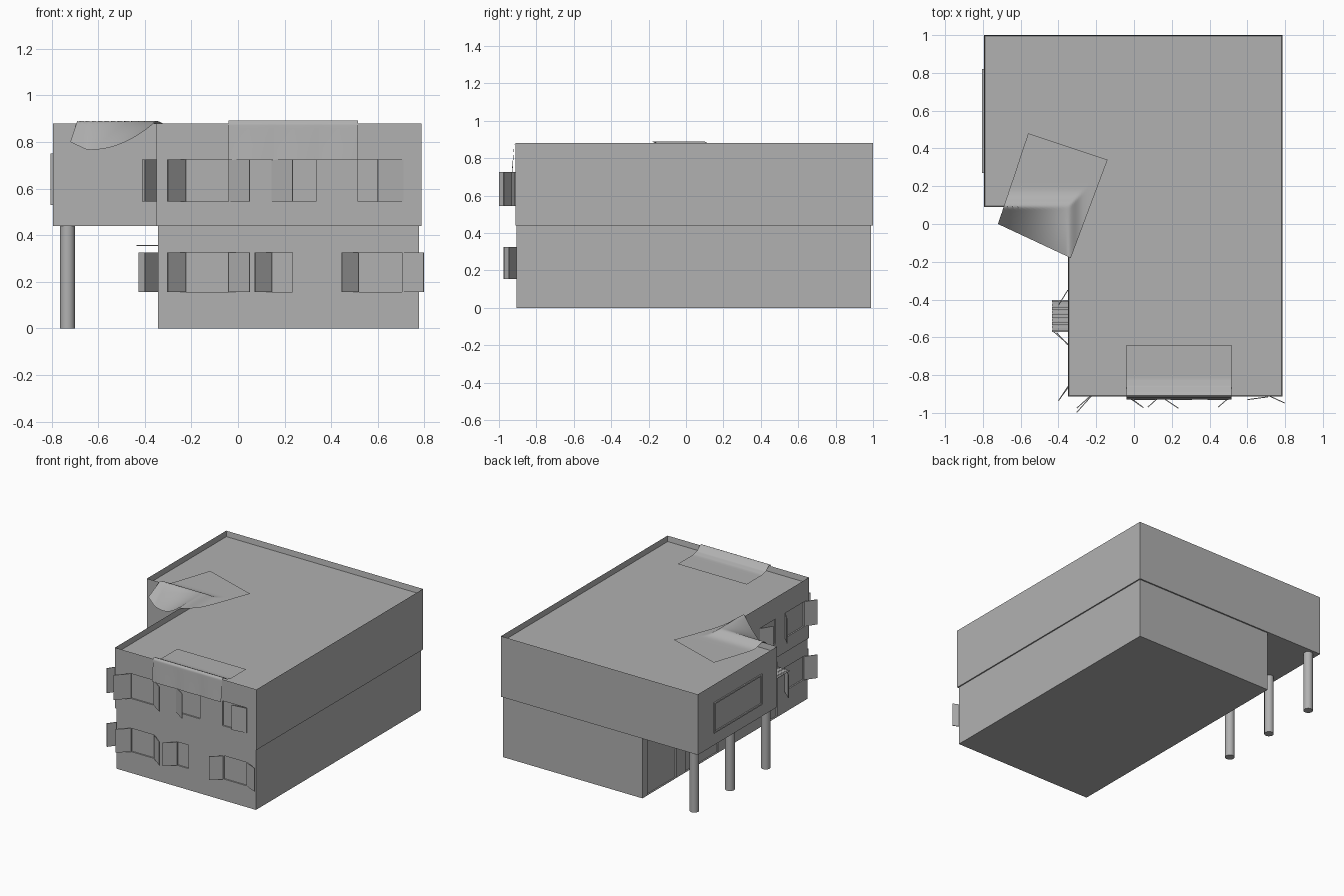
import bpy, bmesh, math
from mathutils import Vector, Matrix

if "Cube" in bpy.data.objects:
    bpy.data.objects.remove(bpy.data.objects["Cube"])

grey = bpy.data.materials.new("mid_grey")
grey.diffuse_color = (0.44, 0.44, 0.44, 1)
grey.use_nodes = True
grey.node_tree.nodes["Principled BSDF"].inputs["Base Color"].default_value = grey.diffuse_color


def new_object(name, bm, smooth=False):
    bmesh.ops.recalc_face_normals(bm, faces=bm.faces)
    me = bpy.data.meshes.new(name)
    bm.to_mesh(me)
    bm.free()
    me.materials.append(grey)
    ob = bpy.data.objects.new(name, me)
    bpy.context.collection.objects.link(ob)
    if smooth:
        bpy.ops.object.select_all(action='DESELECT')
        ob.select_set(True)
        bpy.context.view_layer.objects.active = ob
        bpy.ops.object.shade_smooth_by_angle(angle=math.radians(40))
    return ob


def add_box(bm, lo, hi):
    lo, hi = Vector(lo), Vector(hi)
    size = hi - lo
    m = Matrix.Translation((lo + hi) / 2) @ Matrix.Diagonal((size.x, size.y, size.z, 1))
    bmesh.ops.create_cube(bm, size=1, matrix=m)


def box(name, lo, hi):
    bm = bmesh.new()
    add_box(bm, lo, hi)
    return new_object(name, bm)


def recess(target, boxes):
    bm = bmesh.new()
    for lo, hi in boxes:
        add_box(bm, lo, hi)
    cutter = new_object("opening_cutter", bm)
    cutter.hide_render = True
    mod = target.modifiers.new("openings", 'BOOLEAN')
    mod.operation = 'DIFFERENCE'
    mod.solver = 'EXACT'
    mod.object = cutter
    bpy.context.view_layer.objects.active = target
    bpy.ops.object.modifier_apply(modifier=mod.name)
    bpy.data.objects.remove(cutter)


def panel(name, a, b, z0, z1, t=0.005):
    """Thin upright board from plan point a to plan point b."""
    a, b = Vector(a), Vector(b)
    d = b - a
    bm = bmesh.new()
    m = (Matrix.Translation(((a.x + b.x) / 2, (a.y + b.y) / 2, (z0 + z1) / 2))
         @ Matrix.Rotation(math.atan2(d.y, d.x), 4, 'Z')
         @ Matrix.Diagonal((d.length, t, z1 - z0, 1)))
    bmesh.ops.create_cube(bm, size=1, matrix=m)
    return new_object(name, bm)


# Ground floor block
lower = box("ground_floor", (-0.343, -0.905, 0), (0.778, 0.99, 0.445))

# L-shaped upper floor with thin parapet and sunken roof
bm = bmesh.new()
plan = [(-0.35, -0.912), (0.787, -0.912), (0.787, 1), (-0.795, 1), (-0.795, 0.09), (-0.35, 0.09)]
base = bm.faces.new([bm.verts.new((x, y, 0.44)) for x, y in plan])
ext = bmesh.ops.extrude_face_region(bm, geom=[base], use_keep_orig=True)
bmesh.ops.translate(bm, vec=(0, 0, 0.44), verts=[v for v in ext["geom"] if isinstance(v, bmesh.types.BMVert)])
top = [f for f in ext["geom"] if isinstance(f, bmesh.types.BMFace)][0]
bmesh.ops.inset_region(bm, faces=[top], thickness=0.005, use_even_offset=True)
bmesh.ops.translate(bm, vec=(0, 0, -0.04), verts=top.verts[:])
upper = new_object("upper_floor", bm)

# Window openings: (start, end) along front or left wall
LOW, HIGH = (0.155, 0.325), (0.545, 0.725)
front_low = [(-0.225, -0.04), (0.145, 0.235), (0.52, 0.705)]
front_high = [(-0.225, -0.04), (0.145, 0.335), (0.515, 0.71)]
left_win = [(-0.86, -0.64)]
left_high = left_win + [(-0.53, -0.35)]
doors = [(-0.56, -0.41), (0.12, 0.49), (0.6, 0.93)]
D = 0.01


def front_cut(spans, z, y):
    return [((a, y - 0.05, z[0]), (b, y + D, z[1])) for a, b in spans]


def left_cut(spans, z, x):
    return [((x - 0.05, a, z[0]), (x + D, b, z[1])) for a, b in spans]


recess(lower, front_cut(front_low, LOW, -0.905) + left_cut(left_win, LOW, -0.343)
       + left_cut(doors, (0.004, 0.4), -0.343))
recess(upper, front_cut(front_high, HIGH, -0.912) + left_cut(left_high, HIGH, -0.35))

# Open shutters: plan start, plan end, height range
shutters = [
    ((-0.225, -0.91), (-0.303, -0.997), HIGH), ((-0.04, -0.91), (0.05, -0.972), HIGH),
    ((0.145, -0.915), (0.235, -0.975), HIGH), ((0.515, -0.91), (0.445, -0.97), LOW),
    ((0.6, -0.93), (0.71, -0.915), HIGH),
    ((-0.225, -0.905), (-0.303, -0.975), LOW), ((-0.04, -0.905), (0.05, -0.972), LOW),
    ((0.145, -0.905), (0.073, -0.97), LOW), ((0.705, -0.905), (0.798, -0.948), LOW),
    ((-0.35, -0.86), (-0.4, -0.935), HIGH), ((-0.35, -0.64), (-0.41, -0.575), HIGH),
    ((-0.35, -0.35), (-0.4, -0.43), HIGH),
    ((-0.345, -0.86), (-0.4, -0.935), LOW), ((-0.345, -0.64), (-0.425, -0.57), LOW),
]
for a, b, z in shutters:
    panel("shutter", a, b, *z)

# Wide window on the wing
bm = bmesh.new()
for lo, hi in (((0.27, 0.53), (0.82, 0.54)), ((0.27, 0.74), (0.82, 0.75)),
               ((0.27, 0.54), (0.28, 0.74)), ((0.81, 0.54), (0.82, 0.74))):
    add_box(bm, (-0.804, *lo), (-0.79, *hi))
new_object("wing_window_frame", bm)

# Slatted canopy over the side door
bm = bmesh.new()
for i in range(28):
    y = -0.572 + i * 0.0061
    add_box(bm, (-0.435, y, 0.353), (-0.34, y + 0.0052, 0.357))
new_object("door_canopy", bm)

# Posts under the wing
for y in (0.95, 0.54, 0.13):
    bm = bmesh.new()
    bmesh.ops.create_cone(bm, cap_ends=True, segments=24, radius1=0.032, radius2=0.032, depth=0.445,
                          matrix=Matrix.Translation((-0.732, y, 0.2225)))
    new_object("post", bm, True)


# Cloth sheets draped over the parapet
def sheet(name, fn, n=48):
    bm = bmesh.new()
    g = [[bm.verts.new(fn(i / n, j / n)) for j in range(n + 1)] for i in range(n + 1)]
    for i in range(n):
        for j in range(n):
            bm.faces.new((g[i][j], g[i][j + 1], g[i + 1][j + 1], g[i + 1][j]))
    ob = new_object(name, bm, True)
    # upper side faces outwards
    if sum(p.normal.z for p in ob.data.polygons) < 0:
        ob.data.flip_normals()
    return ob


front_profile = [(-0.64, 0.85), (-0.82, 0.85), (-0.86, 0.86), (-0.89, 0.885),
                 (-0.908, 0.893), (-0.918, 0.88), (-0.923, 0.80), (-0.928, 0.722)]


def front_cloth(u, v):
    t = v * (len(front_profile) - 1)
    k = min(int(t), len(front_profile) - 2)
    p = Vector(front_profile[k]).lerp(Vector(front_profile[k + 1]), t - k)
    ripple = 0.004 * math.sin(u * 9) * max(0, v - 0.7) / 0.3
    return (-0.04 + 0.555 * u, p.x - abs(ripple), p.y)


def corner_cloth(u, v):
    back = Vector((-0.56, 0.48)).lerp(Vector((-0.14, 0.34)), u)
    front = Vector((-0.72, 0.0)).lerp(Vector((-0.335, -0.18)), u)
    p = back.lerp(front, v)
    inside = max(p.y - 0.09, p.x + 0.35)
    if inside > 0:
        z = 0.849 + 0.041 * math.exp(-(inside / 0.05) ** 2)
    else:
        slope = min(1, (-0.35 - p.x) / 0.3)
        z = 0.89 - slope * (0.09 - p.y)
    return (p.x, p.y, z)


sheet("front_cloth", front_cloth)
sheet("corner_cloth", corner_cloth)
